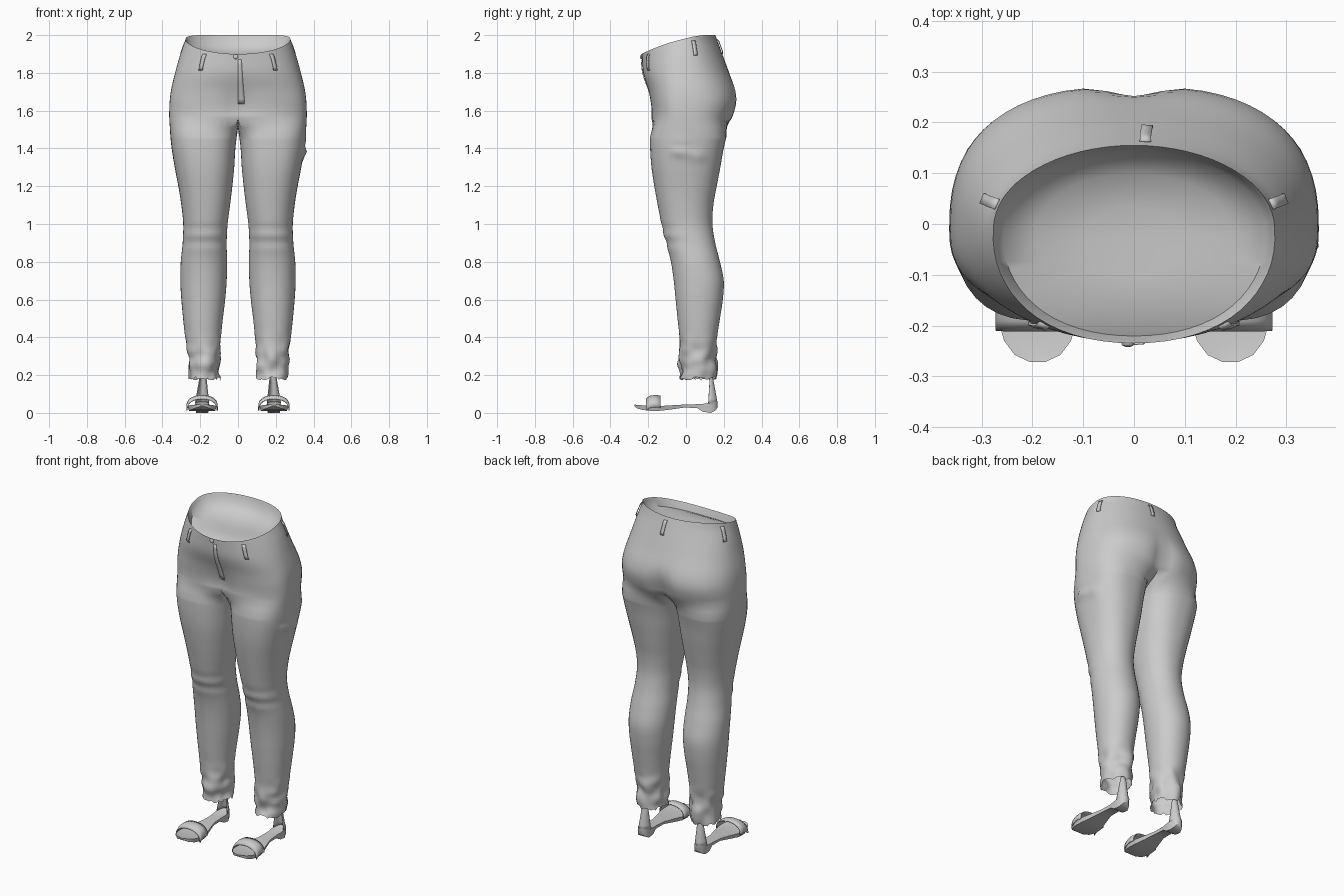
import bpy, bmesh, math, random
from mathutils import Vector, noise

if "Cube" in bpy.data.objects:
    bpy.data.objects.remove(bpy.data.objects["Cube"])

random.seed(4)
grey = bpy.data.materials.new("plain grey")
grey.diffuse_color = (0.6, 0.6, 0.6, 1)
grey.use_nodes = True
grey.node_tree.nodes["Principled BSDF"].inputs["Base Color"].default_value = grey.diffuse_color


def lerp(table, z):
    """Smooth lookup in a table of (height, value) pairs, rising in height."""
    if z <= table[0][0]:
        return table[0][1]
    for k in range(len(table) - 1):
        (z0, v0), (z1, v1) = table[k], table[k + 1]
        if z <= z1:
            t = (z - z0) / (z1 - z0)
            a = table[max(k - 1, 0)]
            b = table[min(k + 2, len(table) - 1)]
            m0 = (v1 - a[1]) / (z1 - a[0]) * (z1 - z0)
            m1 = (b[1] - v0) / (b[0] - z0) * (z1 - z0)
            return ((2*t**3 - 3*t*t + 1)*v0 + (t**3 - 2*t*t + t)*m0
                    + (3*t*t - 2*t**3)*v1 + (t**3 - t*t)*m1)
    return table[-1][1]


def power(v, p):
    return math.copysign(abs(v) ** p, v)


def add_rows(bm, rows, closed=False):
    """Skin a list of equally long point rows."""
    vs = [[bm.verts.new(p) for p in r] for r in rows]
    n = len(rows[0])
    for a, b in zip(vs, vs[1:]):
        for i in range(n if closed else n - 1):
            j = (i + 1) % n
            bm.faces.new((a[i], a[j], b[j], b[i]))
    return vs


def finish(bm, name, angle=50, thickness=0):
    bmesh.ops.remove_doubles(bm, verts=bm.verts, dist=0.0004)
    bmesh.ops.recalc_face_normals(bm, faces=bm.faces)
    me = bpy.data.meshes.new(name)
    bm.to_mesh(me)
    bm.free()
    ob = bpy.data.objects.new(name, me)
    bpy.context.collection.objects.link(ob)
    me.materials.append(grey)
    if thickness:
        mod = ob.modifiers.new("thickness", 'SOLIDIFY')
        mod.thickness = thickness
        mod.offset = 0
    bpy.ops.object.select_all(action='DESELECT')
    bpy.context.view_layer.objects.active = ob
    ob.select_set(True)
    bpy.ops.object.shade_smooth_by_angle(angle=math.radians(angle))
    return ob


# Silhouette tables: height against front, back, outer and inner extent
FRONT = [(.18, -.03), (.3, -.035), (.4, -.035), (.5, -.045), (.6, -.055), (.7, -.065),
         (.8, -.08), (.9, -.105), (1, -.13), (1.1, -.15), (1.2, -.168), (1.3, -.183),
         (1.4, -.19), (1.5, -.19), (1.6, -.185), (1.7, -.2), (1.8, -.228), (1.9, -.235)]
BACK = [(.18, .155), (.3, .16), (.4, .165), (.5, .18), (.6, .195), (.7, .2), (.8, .18),
        (.9, .155), (1, .14), (1.1, .145), (1.2, .163), (1.3, .182), (1.4, .2), (1.5, .225),
        (1.6, .262), (1.66, .272), (1.72, .262), (1.8, .23), (1.9, .192), (2, .155)]
OUTER = [(.18, .26), (.3, .265), (.4, .28), (.6, .3), (.7, .305), (.8, .303), (.9, .293),
         (1, .29), (1.1, .3), (1.2, .316), (1.3, .335), (1.4, .351), (1.5, .361), (1.6, .364),
         (1.7, .356), (1.8, .333), (1.9, .305), (1.98, .277)]
INNER = [(.18, .1), (.3, .095), (.4, .09), (.5, .08), (.6, .068), (.7, .06), (.8, .058),
         (.9, .06), (1, .055), (1.1, .042), (1.2, .03), (1.3, .02), (1.4, .014), (1.47, .006)]
SPLIT, HEM, M, K = 1.56, 0.18, 32, 11


def rim_z(th):
    c = math.cos(th)
    return 1.98 - .05 * c - .03 * c * c


def hip(th, z):
    """Point on the hips; angle 0 is front centre, pi is back centre."""
    s, c = math.sin(th), math.cos(th)
    full = min(max((1.95 - z) / .3, 0), 1)
    p = 1 - .22 * full
    x = lerp(OUTER, z) * power(s, p)
    y = -.01 + ((lerp(FRONT, z) + .01) if c > 0 else -(lerp(BACK, z) + .01)) * power(c, p)
    cleft = math.exp(-((z - 1.6) / .11) ** 2) * math.exp(-(x / .055) ** 2)
    y += .022 * cleft if c > 0 else -.035 * cleft
    return Vector((x, y, z))


def leg_ring(z, side):
    xi, xo, yf, yb = (lerp(t, z) for t in (INNER, OUTER, FRONT, BACK))
    p = .8 + .15 * min(max((1.4 - z) / .4, 0), 1)
    n_out, gap, pts = M + 1, math.radians(60), []
    angles = [-gap + (math.pi + 2 * gap) * i / M for i in range(n_out)]
    angles += [math.pi + gap + (math.pi - 2 * gap) * i / (K + 1) for i in range(1, K + 1)]
    for a in angles:
        q = Vector(((xi + xo) / 2 + (xo - xi) / 2 * power(math.sin(a), p),
                    (yf + yb) / 2 - (yb - yf) / 2 * power(math.cos(a), p), z))
        # crumpled cloth near the hem
        out = Vector((math.sin(a), -math.cos(a), 0))
        crumple = min(max((.42 - z) / .12, 0), 1)
        q += out * noise.noise(Vector((q.x * side, q.y, z)) * 16) * .02 * crumple
        # creases in front of the knee
        q += out * .004 * math.sin(z * 75) * math.exp(-((z - .93) / .06) ** 2) * max(-out.y, 0)
        # snagged cloth on one thigh
        if side > 0 and out.x > 0:
            for by, bz, h, r in ((-.03, 1.38, .022, .025), (-.02, 1.44, .014, .02),
                                 (.06, 1.36, .012, .03)):
                q += out * h * math.exp(-((q.y - by) ** 2 + (z - bz) ** 2) / r ** 2)
        pts.append(q)
    if z <= HEM + .001:
        for q in pts:
            q.z += random.uniform(-.008, .012)
    return pts


# Trousers: waist lining, hips and both legs as one skin
bm = bmesh.new()
thetas = [math.pi * i / M for i in range(M + 1)]
for side in (1, -1):
    rim = [hip(t, rim_z(t)) for t in thetas]
    rows = []
    for scale, drop, flat in ((0, 0, 1), (.35, 0, .95), (.7, .03, .7), (.93, .045, .1), (.975, .012, 0)):
        rows.append([Vector((q.x * scale, -.03 + (q.y + .03) * scale,
                             (q.z - drop) * (1 - flat) + 1.885 * flat)) for q in rim])
    for k in range(19):
        rows.append([hip(t, rim_z(t) + (SPLIT - rim_z(t)) * k / 18) for t in thetas])
    base = rows[-1]
    crotch = [Vector((0, base[-1].y + (base[0].y - base[-1].y) * s,
                      SPLIT - .055 * math.sin(math.pi * s))) for s in
              [i / (K + 1) for i in range(1, K + 1)]]
    top = base + crotch
    first = leg_ring(1.46, side)
    legs = [top, [a.lerp(b, .5) for a, b in zip(top, first)]]
    # the blended ring follows the outer silhouette
    for q in legs[1][:M + 1]:
        q.x = min(q.x, .363)
    legs += [leg_ring(1.46 + (HEM - 1.46) * k / 84, side) for k in range(85)]
    for group, closed in ((rows, False), (legs, True)):
        add_rows(bm, [[Vector((q.x * side, q.y, q.z)) for q in r] for r in group], closed)
finish(bm, "trousers", 60)


# Belt loops: narrow strips following the hip surface
def belt_loop(name, th, side, drop, length):
    bm, half, rows = bmesh.new(), .011, []
    for k in range(7):
        z = rim_z(th) - drop - length * k / 6
        mid = hip(th, z)
        tan = (hip(th + .02, z) - hip(th - .02, z)).normalized()
        out = Vector((-tan.y, tan.x, 0))
        if out.dot(mid) < 0:
            out = -out
        lift = .001 if k in (0, 6) else .007
        rows.append([mid + tan * half * e + out * lift for e in (-1, 1)])
    add_rows(bm, [[Vector((q.x * side, q.y, q.z)) for q in r] for r in rows])
    finish(bm, name, 40, .004)


for side, tag in ((1, "left"), (-1, "right")):
    belt_loop("front_belt_loop_" + tag, .6, side, .02, .085)
    belt_loop("side_belt_loop_" + tag, 1.85, side, .02, .08)
belt_loop("back_belt_loop", math.pi - .08, 1, .02, .08)

# Waist button and fly seam
bm = bmesh.new()
bmesh.ops.create_uvsphere(bm, u_segments=12, v_segments=8, radius=.013)
for v in bm.verts:
    v.co = Vector((v.co.x - .012, v.co.y * .5 - .236, v.co.z + 1.885))
finish(bm, "waist_button")
bm = bmesh.new()
add_rows(bm, [[hip(t, z) + Vector((0, -.003, 0)) for t in (.0, .05)]
              for z in [1.87 - .026 * k for k in range(10)]])
finish(bm, "fly_seam", 40, .003)

# Sandals: y, half width, top height, bottom height
SOLE = [(-.272, .015, .044, .034), (-.258, .045, .042, .024), (-.23, .066, .04, .016),
        (-.19, .077, .036, .011), (-.14, .074, .036, .011), (-.08, .056, .04, .018),
        (-.01, .036, .044, .028), (.06, .033, .046, .026), (.09, .036, .048, .006),
        (.13, .036, .053, 0), (.155, .026, .06, .012), (.168, .01, .064, .03)]
CX = .19
for side, tag in ((1, "left"), (-1, "right")):
    # sole
    bm = bmesh.new()
    rings = add_rows(bm, [[((CX + w * e) * side, y, z) for e, z in
                           ((-1, zt), (0, zt - .004), (1, zt), (.9, zb), (-.9, zb))]
                          for y, w, zt, zb in SOLE], True)
    bm.faces.new(rings[0])
    bm.faces.new(rings[-1])
    finish(bm, "sandal_sole_" + tag, 45)

    # toe strap
    bm = bmesh.new()
    rows = []
    for k in range(17):
        a = math.pi * k / 16
        x = CX - .08 * math.cos(a)
        z = .03 + .062 * power(math.sin(a), .7)
        rows.append([(x * side, y, z - d) for y, d in ((-.21, .018), (-.19, .004), (-.165, 0), (-.135, .003))])
    add_rows(bm, rows)
    finish(bm, "toe_strap_" + tag, 50, .006)

    # heel counter, a blade tapering up to the ankle, wrapped round the heel
    bm = bmesh.new()
    rows = []
    for k in range(7):
        t = k / 6
        w, depth = .036 - .022 * t, .045 * (1 - t) + .012
        rows.append([((CX - .005 * t + w * math.sin(a)) * side,
                      .165 - .028 * t - depth * (1 - math.cos(a)), .05 + .155 * t)
                     for a in [math.radians(-80 + 20 * i) for i in range(9)]])
    add_rows(bm, rows)
    finish(bm, "heel_counter_" + tag, 50, .005)
